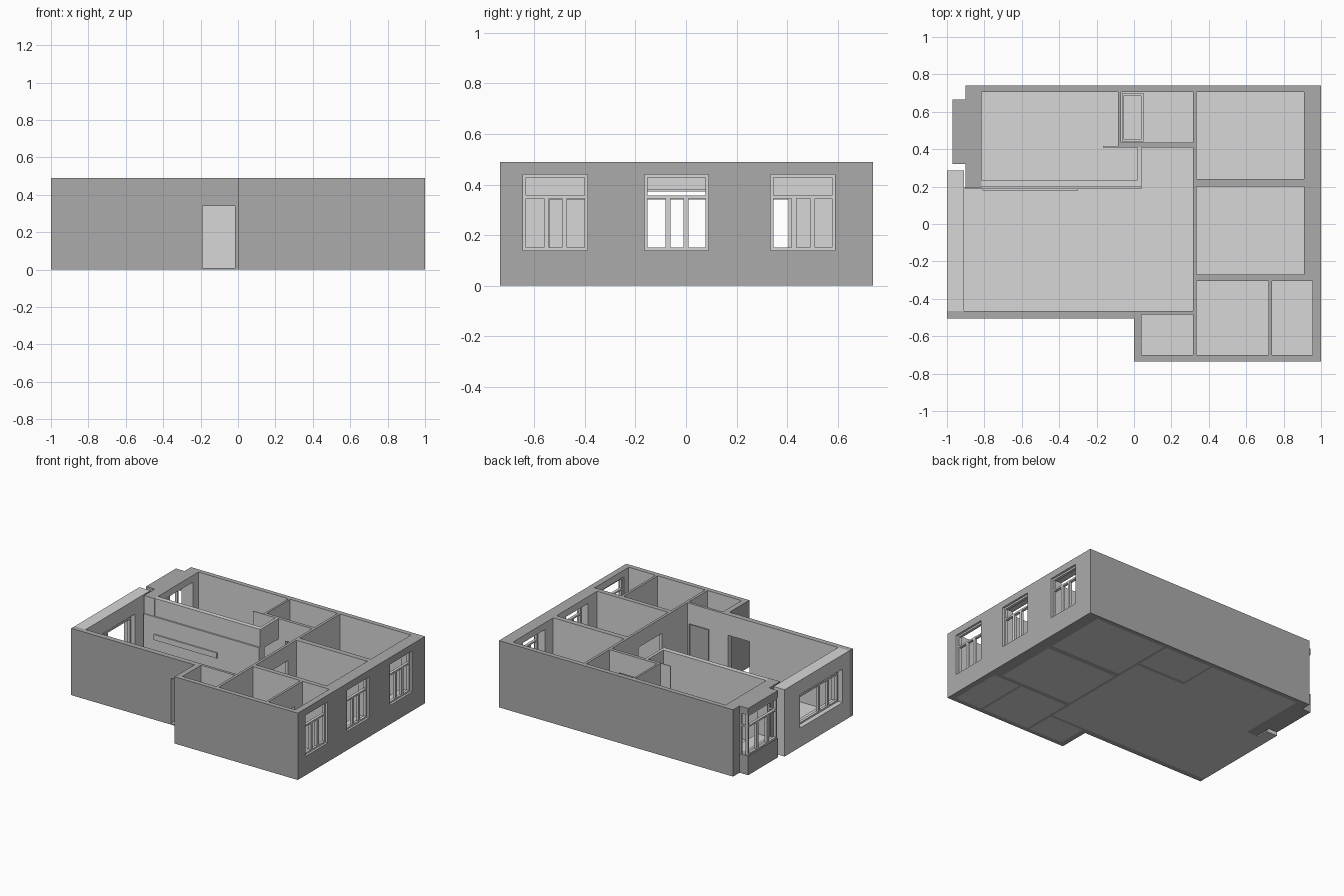
import bpy, bmesh

cube = bpy.data.objects.get("Cube")
if cube:
    bpy.data.objects.remove(cube, do_unlink=True)

H = 0.49       # wall height
FLOOR = 0.008  # floor thickness
DOOR = 0.34    # door head height


def material(name, v):
    m = bpy.data.materials.new(name)
    m.use_nodes = True
    m.diffuse_color = (v, v, v, 1)
    m.node_tree.nodes["Principled BSDF"].inputs["Base Color"].default_value = (v, v, v, 1)
    return m


DARK = material("dark grey wall", 0.41)
LIGHT = material("light grey plaster", 0.68)


def prism(name, outline, z0, z1, light=True):
    """Extrude an outline upward; slot 0 is dark, slot 1 is light."""
    bm = bmesh.new()
    base = bm.faces.new([bm.verts.new((x, y, z0)) for x, y in outline])
    top = bmesh.ops.extrude_face_region(bm, geom=[base])["geom"]
    bmesh.ops.translate(bm, vec=(0, 0, z1 - z0),
                        verts=[v for v in top if isinstance(v, bmesh.types.BMVert)])
    bmesh.ops.recalc_face_normals(bm, faces=bm.faces)
    for f in bm.faces:
        f.material_index = int(light)
    mesh = bpy.data.meshes.new(name)
    bm.to_mesh(mesh)
    bm.free()
    mesh.materials.append(DARK)
    mesh.materials.append(LIGHT)
    ob = bpy.data.objects.new(name, mesh)
    bpy.context.collection.objects.link(ob)
    return ob


def box(name, x0, x1, y0, y1, z0, z1, light=True):
    return prism(name, [(x0, y0), (x1, y0), (x1, y1), (x0, y1)], z0, z1, light)


def cut(target, *bounds):
    """Subtract a light-faced box from the target."""
    cutter = box("cutter", *bounds)
    cutter.hide_render = True
    mod = target.modifiers.new("cut", "BOOLEAN")
    mod.operation, mod.solver, mod.object = "DIFFERENCE", "EXACT", cutter
    bpy.context.view_layer.objects.active = target
    bpy.ops.object.modifier_apply(modifier=mod.name)
    bpy.data.objects.remove(cutter, do_unlink=True)


# Main wall block, hollowed out room by room
walls = prism("walls", [(-0.9, 0.74), (-0.9, -0.46), (-1, -0.46), (-1, -0.505),
                        (0, -0.505), (0, -0.735), (1, -0.735), (1, 0.74)], 0, H, False)
rooms = {
    "living_room": (-1.1, 0.315, -0.465, 0.195),
    "main_bedroom": (-0.815, -0.085, 0.18, 0.705),
    "hallway": (-0.2, 0.315, 0.1, 0.41),
    "bathroom": (-0.07, 0.315, 0.435, 0.705),
    "back_bedroom": (0.335, 0.91, 0.24, 0.705),
    "middle_bedroom": (0.335, 0.91, -0.27, 0.2),
    "kitchen": (0.335, 0.72, -0.7, -0.305),
    "balcony": (0.738, 0.955, -0.7, -0.305),
    "entry": (0.04, 0.315, -0.7, -0.485),
}
for name, (x0, x1, y0, y1) in rooms.items():
    cut(walls, x0, x1, y0, y1, -0.1, 0.6)
    box(name + "_floor", max(x0, -0.91), x1, y0, y1, 0, FLOOR)

# Doorways
for x0, x1, y0, y1, top in [
        (-0.19, -0.015, -0.6, -0.44, DOOR),    # front door
        (0.14, 0.3, -0.495, -0.45, DOOR),      # entry
        (0.31, 0.34, -0.545, -0.49, DOOR),     # kitchen
        (0.31, 0.34, -0.17, 0.1, 0.378),       # middle bedroom
        (0.31, 0.34, 0.34, 0.405, DOOR),       # back bedroom
        (0.71, 0.745, -0.54, -0.4, DOOR),      # balcony
        (0.1, 0.24, 0.4, 0.445, DOOR)]:        # bathroom
    cut(walls, x0, x1, y0, y1, FLOOR, top)
box("entry_door", 0.145, 0.295, -0.48, -0.47, FLOOR, DOOR - 0.006, False)


def window(name, x, y0, y1, z0, z1, bars, rail, depth=0.02):
    """Window frame in a wall facing left or right, with upright bars and a rail."""
    t = 0.012
    x1 = x + depth
    box(name + "_sill", x, x1, y0, y1, z0, z0 + t)
    box(name + "_head", x, x1, y0, y1, z1 - t, z1)
    for y in (y0, y1 - t):
        box(name + "_jamb", x, x1, y, y + t, z0 + t, z1 - t)
    box(name + "_rail", x, x1, y0 + t, y1 - t, rail, rail + t)
    for y in bars:
        box(name + "_mullion", x, x1, y - 0.01, y + 0.01, z0 + t, rail)


# Three matching windows on the right-hand wall
for i, y0 in enumerate((-0.645, -0.165, 0.335)):
    y1 = y0 + 0.255
    cut(walls, 0.88, 1.1, y0, y1, 0.14, 0.44)
    window(f"side_window_{i + 1}", 0.965, y0, y1, 0.14, 0.44,
           (y0 + 0.093, y0 + 0.165), 0.345)

# Pale wall of the living room with a wide window
end_wall = box("living_end_wall", -1, -0.91, -0.465, 0.285, 0, H)
cut(end_wall, -1.1, -0.8, -0.386, 0.108, 0.14, 0.385)
window("living_window", -0.965, -0.386, 0.108, 0.14, 0.385, (-0.27, -0.165), 0.34)

# Bay window of the main bedroom
cut(walls, -1, -0.8, 0.34, 0.645, 0.14, 0.44)
box("bay_base", -0.97, -0.9, 0.32, 0.665, 0, 0.14, False)
box("bay_roof", -0.97, -0.9, 0.32, 0.665, 0.44, H, False)
window("bay_window", -0.965, 0.325, 0.66, 0.14, 0.44, (0.43, 0.55), 0.345)
for y in (0.325, 0.648):
    box("bay_side_rail", -0.945, -0.9, y, y + 0.012, 0.345, 0.357)
    box("bay_side_post", -0.912, -0.9, y, y + 0.012, 0.14, 0.44)

# Pale partitions between bedroom, living room and hallway
box("bedroom_partition", -0.815, 0.04, 0.2, 0.235, 0, H)
box("hall_pier", 0.02, 0.04, 0.235, 0.25, 0, H)
box("hall_lintel", 0.02, 0.04, 0.25, 0.41, DOOR, H)
box("wing_wall", -0.165, 0.04, 0.41, 0.416, 0, H)

# Feature wall with a long shelf
box("feature_panel", -0.9, 0.04, 0.188, 0.2, FLOOR, 0.36)
box("feature_shelf", -0.81, -0.3, 0.178, 0.188, 0.195, 0.235)

# Shower tray with a raised rim
tray = box("shower_tray", -0.065, 0.05, 0.44, 0.7, FLOOR, 0.025)
cut(tray, -0.053, 0.038, 0.452, 0.688, 0.014, 0.1)
